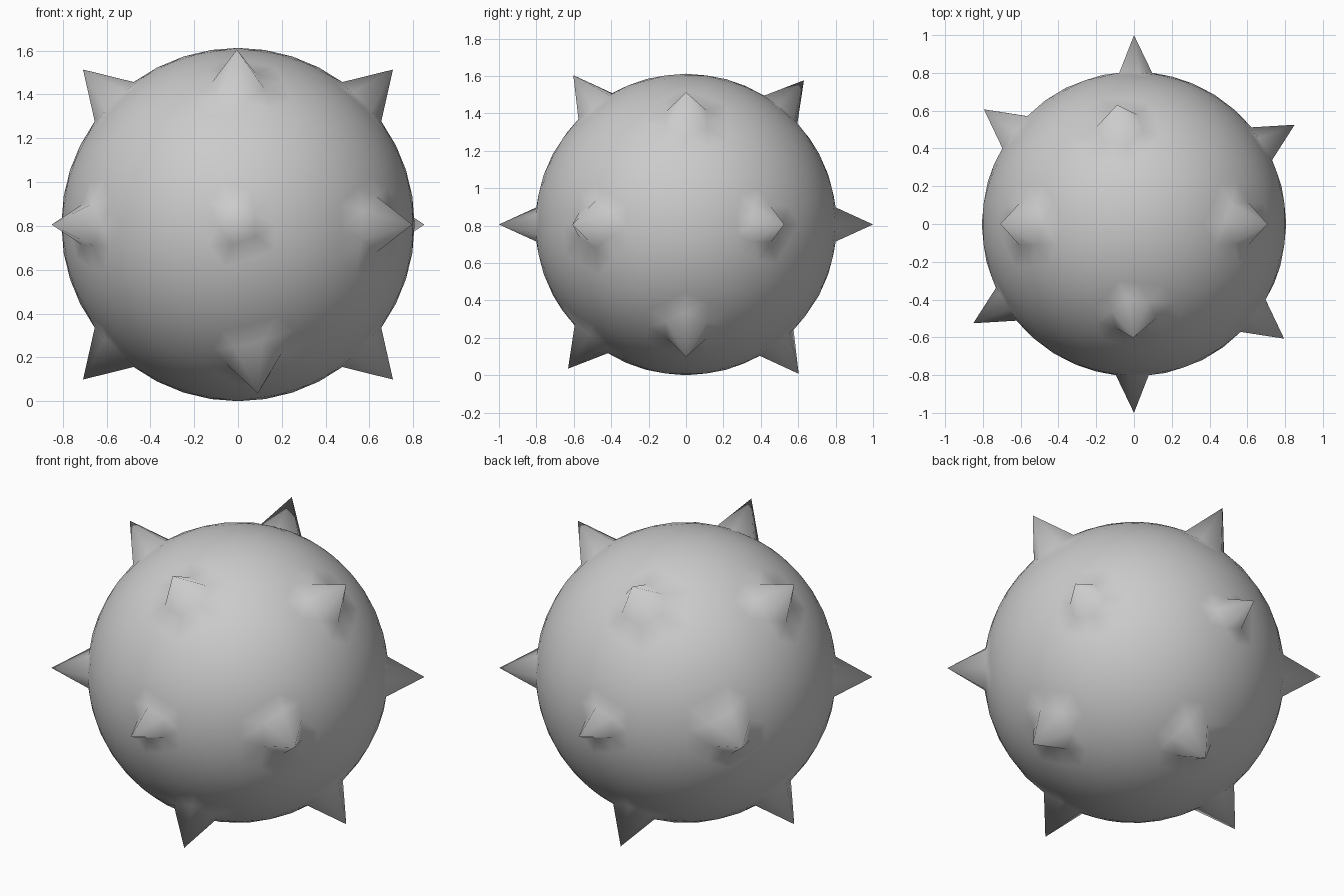
import bpy
import bmesh
from math import radians
from mathutils import Matrix, Vector

cube = bpy.data.objects.get("Cube")
if cube:
    bpy.data.objects.remove(cube, do_unlink=True)

RADIUS = 0.806
TIP = 1.0

# One plain grey for the whole ball
grey = bpy.data.materials.new("plain_grey")
grey.use_nodes = True
colour = (0.6, 0.6, 0.6, 1.0)
grey.diffuse_color = colour
grey.node_tree.nodes["Principled BSDF"].inputs["Base Color"].default_value = colour

# Spike directions: each one has an opposite twin
half = [
    (0, 1, 0),
    (0.707, 0, 0.707),
    (0.707, 0, -0.707),
    (0.85, 0.525, 0),
    (-0.795, 0.607, 0),
    (-0.09, 0.63, 0.77),
    (0.005, 0.6, -0.795),
]
directions = [Vector(d).normalized() * s for d in half for s in (1, -1)]

# Faceted ball with its poles on the y axis
bm = bmesh.new()
bmesh.ops.create_icosphere(bm, subdivisions=4, radius=RADIUS,
                           matrix=Matrix.Rotation(radians(-90), 4, 'X'))

# Slide the mesh so that a vertex lies under every spike
tips = []
for direction in directions:
    target = direction * RADIUS
    tip = min(bm.verts, key=lambda v: (v.co - target).length)
    start = tip.co.copy()
    shift = target - start
    for v in bm.verts:
        distance = (v.co - start).length
        weight = max(0.0, min(1.0, (0.36 - distance) / 0.22))
        if weight > 0:
            v.co = (v.co + shift * weight).normalized() * RADIUS
    tips.append(tip)

# Pull the spikes out
for tip, direction in zip(tips, directions):
    tip.co = direction * TIP

for face in bm.faces:
    face.smooth = True
bmesh.ops.recalc_face_normals(bm, faces=bm.faces)
bmesh.ops.translate(bm, verts=bm.verts, vec=(0, 0, RADIUS))

mesh = bpy.data.meshes.new("spiked_ball")
bm.to_mesh(mesh)
bm.free()
mesh.materials.append(grey)
ball = bpy.data.objects.new("spiked_ball", mesh)
bpy.context.collection.objects.link(ball)
